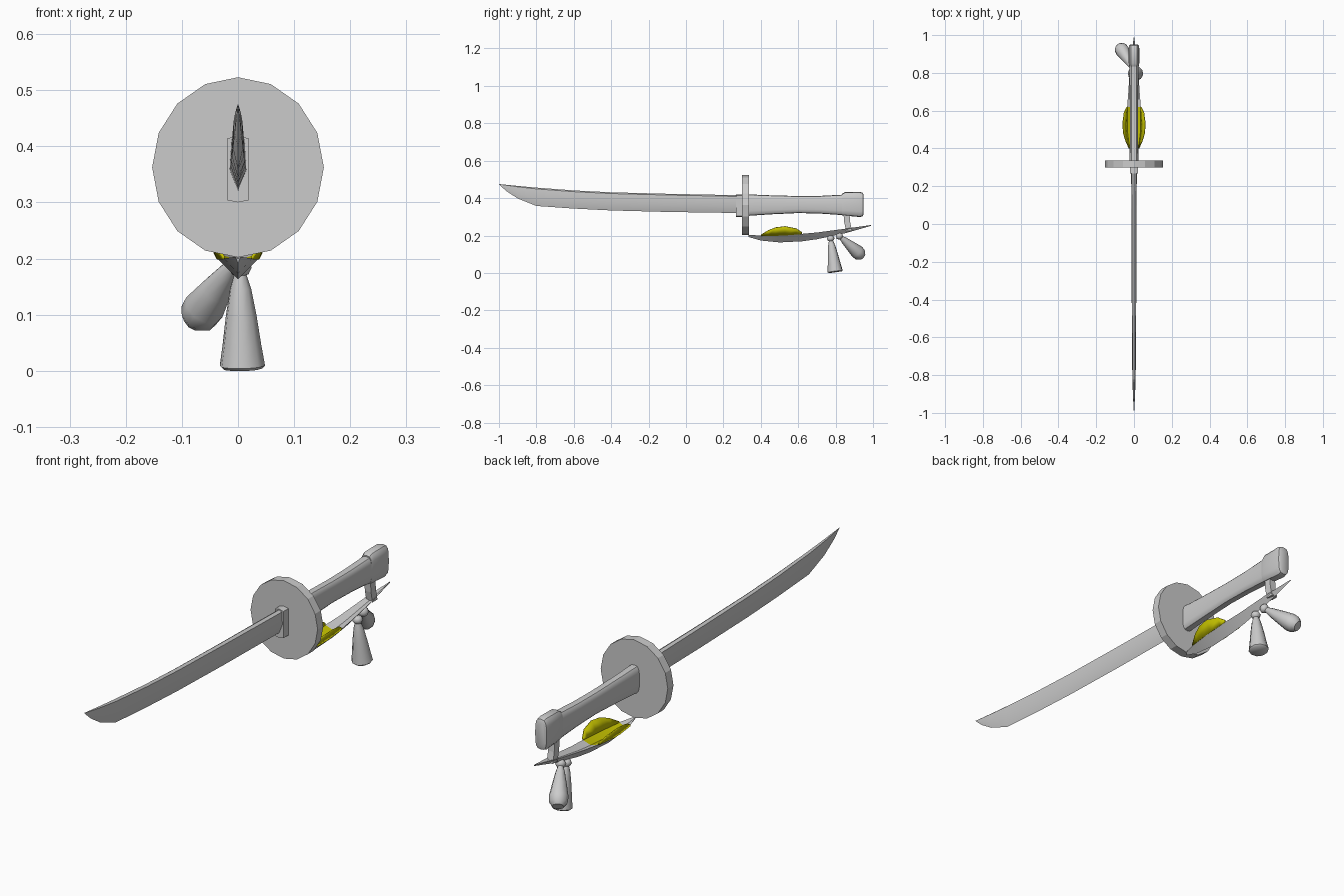
import bpy, bmesh, math
from mathutils import Vector

cube = bpy.data.objects.get("Cube")
if cube:
    bpy.data.objects.remove(cube)


def material(name, rgb):
    m = bpy.data.materials.new(name)
    m.use_nodes = True
    m.diffuse_color = (*rgb, 1)
    m.node_tree.nodes["Principled BSDF"].inputs["Base Color"].default_value = (*rgb, 1)
    return m


GREY = material("steel grey", (0.6, 0.6, 0.6))
YELLOW = material("petal yellow", (0.55, 0.53, 0.0))


def loft(name, rings, mats=(GREY,), angle=35, closed=True):
    """Skin a list of equal-sized point rings; closed rings get end caps."""
    bm = bmesh.new()
    rows = [[bm.verts.new(p) for p in ring] for ring in rings]
    n = len(rows[0])
    for a, b in zip(rows, rows[1:]):
        for i in range(n if closed else n - 1):
            j = (i + 1) % n
            bm.faces.new((a[i], a[j], b[j], b[i]))
    if closed:
        bm.faces.new(rows[0])
        bm.faces.new(rows[-1])
    bmesh.ops.recalc_face_normals(bm, faces=bm.faces)
    mesh = bpy.data.meshes.new(name)
    bm.to_mesh(mesh)
    bm.free()
    for m in mats:
        mesh.materials.append(m)
    if angle:
        mesh.shade_smooth()
        mesh.set_sharp_from_angle(angle=math.radians(angle))
    obj = bpy.data.objects.new(name, mesh)
    bpy.context.collection.objects.link(obj)
    return obj


def oval(y, half_x, bottom, top, n=16, power=1.0):
    """Ring in the xz plane; a power below one squares the oval off."""
    ring = []
    for i in range(n):
        t = math.tau * i / n
        s, c = math.sin(t), math.cos(t)
        x = math.copysign(abs(s) ** power, s) * half_x
        z = math.copysign(abs(c) ** power, c) * (top - bottom) / 2
        ring.append((x, y, (top + bottom) / 2 + z))
    return ring


# Curved blade: y, half width, cutting edge height, spine height
def blade_ring(y, w, low, high):
    h = high - low
    side = [(w, low + h * 0.4), (w * 0.8, low + h * 0.93)]
    pts = [(0, low), *side, (0, high)] + [(-x, z) for x, z in reversed(side)]
    return [(x, y, z) for x, z in pts]


blade = [(-1, 0.0005, 0.473, 0.475), (-0.96, 0.003, 0.437, 0.471), (-0.9, 0.006, 0.398, 0.465),
         (-0.8, 0.009, 0.358, 0.456), (-0.6, 0.011, 0.344, 0.441), (-0.4, 0.012, 0.334, 0.431),
         (-0.1, 0.013, 0.326, 0.423), (0.3, 0.015, 0.32, 0.415)]
loft("blade", [blade_ring(*s) for s in blade], angle=25)

# Collar and sixteen-sided guard
loft("blade_collar", [[(x * 0.02, y, z) for x, z in
     ((-1, 0.304), (0, 0.30), (1, 0.304), (1, 0.414), (0, 0.418), (-1, 0.414))]
     for y in (0.268, 0.31)], angle=0)
loft("guard", [oval(y, 0.153, 0.202, 0.523) for y in (0.30, 0.337)], angle=0)

# Waisted grip and swollen pommel
grip = [(0.33, 0.024, 0.305, 0.42), (0.45, 0.022, 0.313, 0.415), (0.6, 0.022, 0.32, 0.411),
        (0.72, 0.023, 0.317, 0.412), (0.87, 0.025, 0.307, 0.42)]
loft("grip", [oval(*s, power=0.6) for s in grip])
pommel = [(0.835, 0.025, 0.308, 0.423), (0.85, 0.028, 0.306, 0.432), (0.93, 0.028, 0.299, 0.433),
          (0.945, 0.026, 0.303, 0.428), (0.949, 0.02, 0.313, 0.418)]
loft("pommel", [oval(*s, power=0.6) for s in pommel])

# Strut from the pommel down to the leaf
loft("strut", [[(x * 0.014, y + dy * 0.016, z) for x, dy in ((-1, -1), (1, -1), (1, 1), (-1, 1))]
               for y, z in ((0.872, 0.225), (0.862, 0.27), (0.858, 0.32))], angle=0)

# Keeled leaf: y, keel height, half width, rim height
leaf = [(0.335, 0.192, 0.005, 0.203), (0.4, 0.173, 0.025, 0.20), (0.5, 0.163, 0.037, 0.20),
        (0.62, 0.169, 0.036, 0.209), (0.7, 0.18, 0.03, 0.216), (0.85, 0.212, 0.02, 0.236),
        (0.99, 0.252, 0.001, 0.256)]
hull = loft("leaf", [[(-w, y, z), (0, y, k), (w, y, z), (0, y, z * 0.7 + k * 0.3)]
                     for y, k, w, z in leaf], mats=(GREY, YELLOW), angle=20)
for f in hull.data.polygons:
    if f.normal.z > 0 and 0.4 < f.center.y < 0.62:
        f.material_index = 1

# Flared yellow petals: y, base half width, base height, rim half width, rim height
petal = [(0.4, 0.025, 0.199, 0.026, 0.204), (0.44, 0.03, 0.199, 0.044, 0.228),
         (0.48, 0.035, 0.199, 0.056, 0.243), (0.53, 0.037, 0.201, 0.06, 0.249),
         (0.59, 0.036, 0.206, 0.052, 0.237), (0.62, 0.036, 0.208, 0.038, 0.217)]
for side, label in ((1, "left"), (-1, "right")):
    p = loft(label + "_petal", [[(side * bx, y, bz), (side * rx, y, rz)]
             for y, bx, bz, rx, rz in petal], mats=(YELLOW,), closed=False)
    mod = p.modifiers.new("thickness", "SOLIDIFY")
    mod.thickness = 0.004
    mod.offset = 0


# Tassels: a knot bead and a flaring skirt turned around a slanted axis
def tassel(name, start, end, profile, sides=10):
    start, end = Vector(start), Vector(end)
    turn = (end - start).to_track_quat("Z", "Y")
    length = (end - start).length
    rings = [[start + turn @ Vector((r * math.cos(math.tau * i / sides),
              r * math.sin(math.tau * i / sides), t * length)) for i in range(sides)]
             for t, r in profile]
    loft(name + "_skirt", rings, angle=50)
    bead = [[start + turn @ Vector((0.021 * math.sin(a) * math.cos(math.tau * i / sides),
             0.021 * math.sin(a) * math.sin(math.tau * i / sides), -0.012 - 0.017 * math.cos(a)))
             for i in range(sides)] for a in (0.15, 0.8, 1.57, 2.34, 2.99)]
    loft(name + "_knot", bead, angle=60)


tassel("hanging_tassel", (0.004, 0.775, 0.172), (0.008, 0.798, 0.004),
       [(0, 0.011), (0.15, 0.019), (0.45, 0.028), (0.75, 0.035), (0.97, 0.041), (1, 0.036)])
tassel("swinging_tassel", (-0.008, 0.828, 0.19), (-0.077, 0.943, 0.088),
       [(0, 0.011), (0.15, 0.018), (0.45, 0.028), (0.75, 0.037), (0.9, 0.035), (1, 0.022)])
